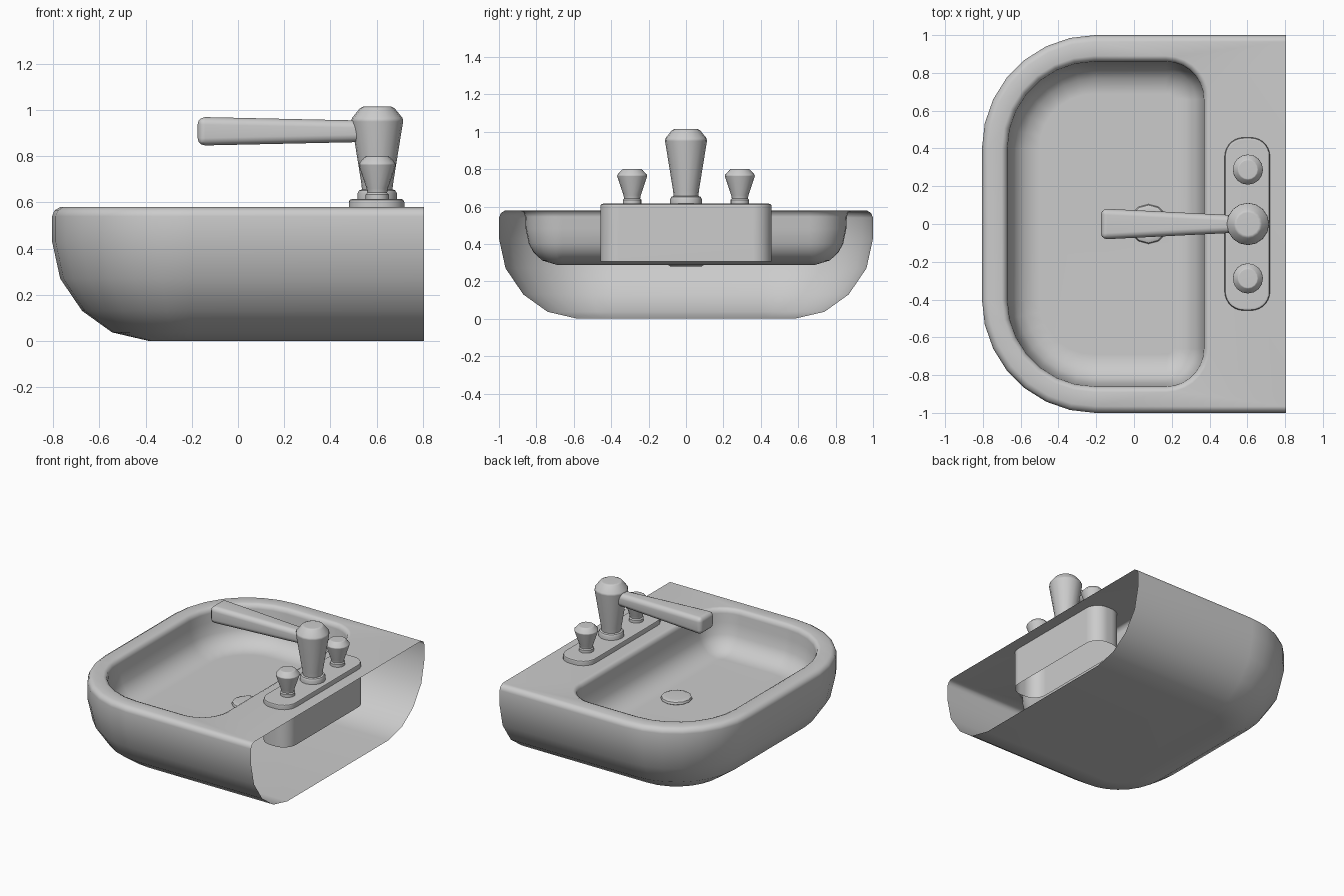
import bpy, bmesh
from math import sin, cos, pi

if "Cube" in bpy.data.objects:
    bpy.data.objects.remove(bpy.data.objects["Cube"])

BACK = 0.805


def finish(bm, name, angle=40):
    bmesh.ops.recalc_face_normals(bm, faces=bm.faces)
    me = bpy.data.meshes.new(name)
    bm.to_mesh(me)
    bm.free()
    ob = bpy.data.objects.new(name, me)
    bpy.context.collection.objects.link(ob)
    bpy.ops.object.select_all(action='DESELECT')
    ob.select_set(True)
    bpy.context.view_layer.objects.active = ob
    bpy.ops.object.shade_smooth_by_angle(angle=angle * pi / 180)
    mod = ob.modifiers.new("normals", 'WEIGHTED_NORMAL')
    mod.keep_sharp = True
    return ob


def arc(cx, cy, r, a0, n=7):
    return [(cx + r * cos(a0 + pi / 2 * i / n), cy + r * sin(a0 + pi / 2 * i / n)) for i in range(n + 1)]


def loft(bm, rings, closed=True):
    vs = [[bm.verts.new(p) for p in ring] for ring in rings]
    for a, b in zip(vs, vs[1:]):
        n = len(a)
        for i in range(n if closed else n - 1):
            j = (i + 1) % n
            bm.faces.new((a[i], a[j], b[j], b[i]))
    return vs


def rounded(x0, x1, y, r_left, r_right):
    return (arc(x1 - r_right, y - r_right, r_right, 0) + arc(x0 + r_left, y - r_left, r_left, pi / 2)
            + arc(x0 + r_left, r_left - y, r_left, pi) + arc(x1 - r_right, r_right - y, r_right, 1.5 * pi))


def at_z(points, z):
    return [(x, y, z) for x, y in points]


def lathe(name, x, y, profile, n=16):
    bm = bmesh.new()
    rings = [[(x + r * cos(2 * pi * i / n), y + r * sin(2 * pi * i / n), z) for i in range(n)]
             for r, z in profile]
    vs = loft(bm, rings)
    bm.faces.new(vs[0])
    bm.faces.new(vs[-1])
    return finish(bm, name)


# Basin: open-backed outer shell, flat deck and inset bowl
bm = bmesh.new()
outer_profile = [(0.42, 0), (0.26, 0.037), (0.13, 0.13), (0.035, 0.27), (0, 0.43),
                 (0, 0.54), (0.01, 0.565), (0.035, 0.58)]
rings = []
for inset, z in outer_profile:
    r = 0.6 - inset
    path = ([(BACK, 1 - inset)] + arc(-0.205, 0.4, r, pi / 2)
            + arc(-0.205, -0.4, r, pi) + [(BACK, inset - 1)])
    rings.append(at_z(path, z))
shell = loft(bm, rings, closed=False)
bm.faces.new(shell[0])

bowl_profile = [(-0.03, 0.58), (-0.008, 0.57), (0, 0.545), (0.003, 0.48), (0.02, 0.40),
                (0.045, 0.355), (0.09, 0.312), (0.17, 0.288)]
bowl = loft(bm, [at_z(rounded(-0.67 + i, 0.37 - i, 0.86 - i, 0.46 - i, 0.2 - i), z)
                 for i, z in bowl_profile])
bm.faces.new(bowl[-1])

top, rim = shell[-1], bowl[0]
edges = [bm.edges.get((a, b)) for a, b in zip(top, top[1:])]
edges.append(bm.edges.new((top[0], top[-1])))
edges += [bm.edges.get((rim[i - 1], rim[i])) for i in range(len(rim))]
bmesh.ops.triangle_fill(bm, edges=edges, use_beauty=True, normal=(0, 0, 1))
finish(bm, "basin", 50)

# Faucet mounting block, passing through the deck, open underneath
bm = bmesh.new()
block = loft(bm, [at_z(rounded(0.48 + i, 0.72 - i, 0.458 - i, 0.1 - i, 0.1 - i), z)
                  for i, z in [(0, 0.305), (0, 0.602), (0.004, 0.611), (0.014, 0.615)]])
bm.faces.new(block[-1])
finish(bm, "faucet_mount")

# Faucet column and the two tap handles
lathe("faucet_column", 0.603, 0, [(0.085, 0.61), (0.085, 0.64), (0.078, 0.652), (0.066, 0.656),
                                  (0.07, 0.69), (0.112, 0.95), (0.11, 0.965), (0.075, 1.008), (0.06, 1.015)])
for side, name in [(1, "tap_handle_left"), (-1, "tap_handle_right")]:
    lathe(name, 0.603, side * 0.288, [(0.05, 0.61), (0.05, 0.635), (0.043, 0.642), (0.046, 0.66),
                                      (0.08, 0.762), (0.079, 0.77), (0.055, 0.796), (0.048, 0.8)])

# Tapered spout
bm = bmesh.new()
sections = [(0.56, 0.045, 0.046), (-0.175, 0.082, 0.062)]
loft_rings = [[(x, sy * w, 0.908 + sz * h) for sy, sz in [(-1, -1), (1, -1), (1, 1), (-1, 1)]]
              for x, w, h in sections]
vs = loft(bm, loft_rings)
bm.faces.new(vs[0])
bm.faces.new(vs[1])
bmesh.ops.bevel(bm, geom=bm.edges[:], offset=0.032, segments=3, profile=0.5, affect='EDGES')
finish(bm, "spout")

# Drain stopper
lathe("drain_stopper", 0.077, 0, [(0.085, 0.28), (0.105, 0.295), (0.1, 0.31), (0.075, 0.32)], 12)
